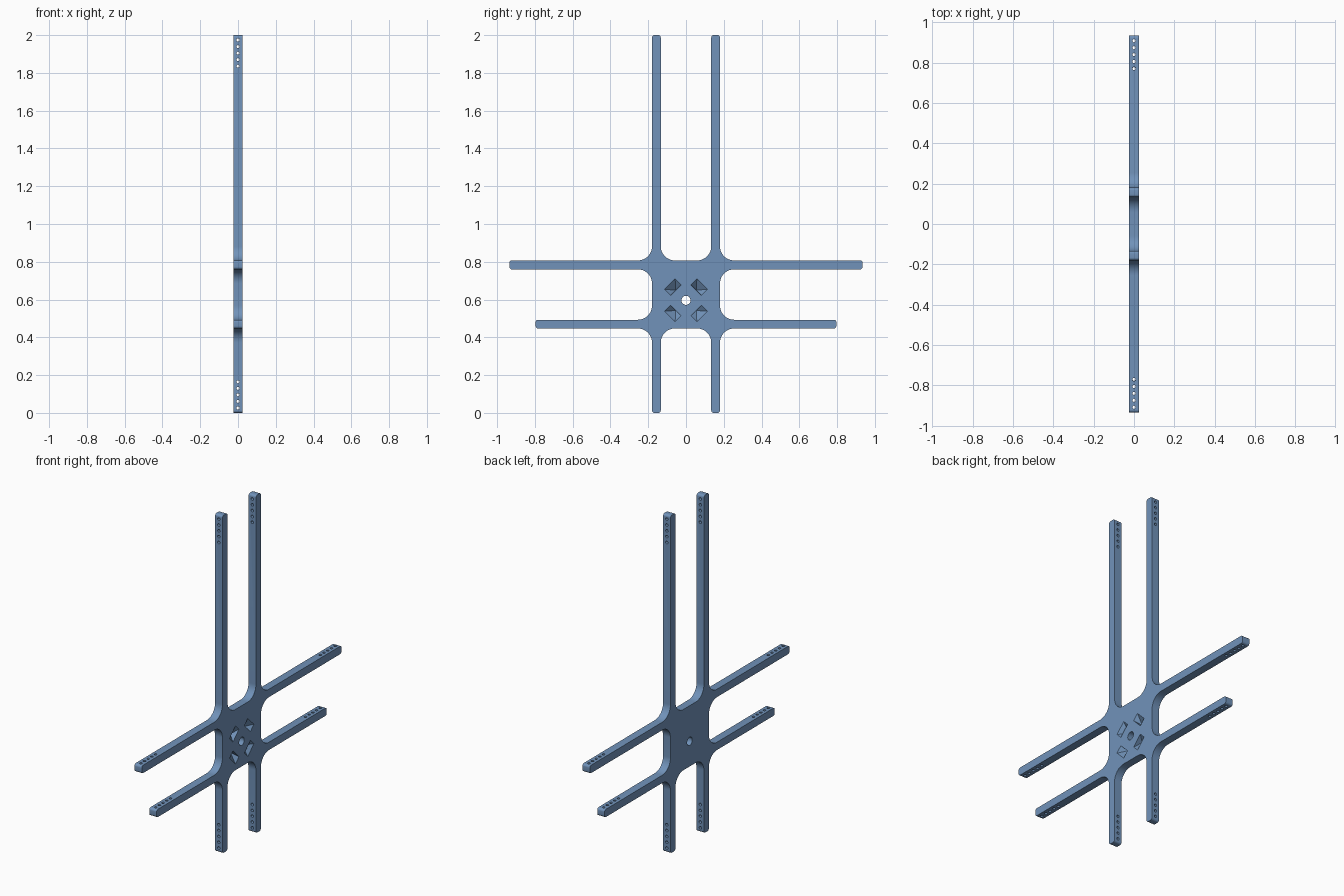
import bpy, bmesh, math
from mathutils import Vector, Matrix

if "Cube" in bpy.data.objects:
    bpy.data.objects.remove(bpy.data.objects["Cube"])

HALF_T = 0.024           # half thickness along x
FILLET, TIP = 0.075, 0.013
HUB_Z = 0.596

blue = bpy.data.materials.new("steel_blue")
blue.diffuse_color = (0.165, 0.29, 0.49, 1)
blue.use_nodes = True
blue.node_tree.nodes["Principled BSDF"].inputs["Base Color"].default_value = blue.diffuse_color


def rounded(corners, closed_loop=None):
    """Replace each (y, z, radius) corner by an arc."""
    pts, n = [], len(corners)
    for i, (y, z, r) in enumerate(corners):
        p = Vector((y, z))
        a = (Vector(corners[i - 1][:2]) - p).normalized()
        b = (Vector(corners[(i + 1) % n][:2]) - p).normalized()
        c = p + (a + b) * r
        steps = 14 if r > 0.05 else 6
        for k in range(steps + 1):
            t = k / steps * math.pi / 2
            pts.append(c - b * r * math.cos(t) - a * r * math.sin(t))
    return pts


def make_object(name, bm):
    bmesh.ops.recalc_face_normals(bm, faces=bm.faces)
    mesh = bpy.data.meshes.new(name)
    bm.to_mesh(mesh)
    bm.free()
    ob = bpy.data.objects.new(name, mesh)
    bpy.context.collection.objects.link(ob)
    mesh.materials.append(blue)
    return ob


# Hub plate with eight arms: right half of the outline, then mirrored
IN, OUT = 0.1335, 0.18
half = [(IN, 0.447, FILLET), (IN, 0, TIP), (OUT, 0, TIP), (OUT, 0.447, FILLET),
        (0.796, 0.447, TIP), (0.796, 0.493, TIP), (OUT, 0.493, FILLET),
        (OUT, 0.76, FILLET), (0.935, 0.76, TIP), (0.935, 0.807, TIP),
        (OUT, 0.807, FILLET), (OUT, 2, TIP), (IN, 2, TIP), (IN, 0.807, FILLET)]
outline = half + [(-y, z, r) for y, z, r in reversed(half)]
bm = bmesh.new()
face = bm.faces.new([bm.verts.new((-HALF_T, p.x, p.y)) for p in rounded(outline)])
ext = bmesh.ops.extrude_face_region(bm, geom=[face])
bmesh.ops.translate(bm, vec=(2 * HALF_T, 0, 0),
                    verts=[v for v in ext["geom"] if isinstance(v, bmesh.types.BMVert)])
frame = make_object("frame", bm)

# Cutter: round holes
cut = bmesh.new()


def drill(center, axis, radius, depth, segments):
    rot = Vector((0, 0, 1)).rotation_difference(Vector(axis)).to_matrix().to_4x4()
    bmesh.ops.create_cone(cut, cap_ends=True, segments=segments, radius1=radius,
                          radius2=radius, depth=depth,
                          matrix=Matrix.Translation(center) @ rot)


drill((0, 0, HUB_Z), (1, 0, 0), 0.024, 0.1, 32)
for side in (-1, 1):
    for k in range(5):
        d = 0.026 + 0.0345 * k
        for z in (d, 2 - d):                                # upright arms
            drill((0, side * 0.157, z), (0, 1, 0), 0.008, 0.08, 16)
        for reach, z in ((0.935, 0.7835), (0.796, 0.47)):   # level arms
            drill((0, side * (reach - d), z), (0, 0, 1), 0.008, 0.08, 16)

# Cutter: four wedge pockets around the hub, on the +x face only
EPS = 0.004
DEPTH = 0.036
for k in range(4):
    ang = math.radians(45 + 90 * k)
    rad = Vector((0, math.cos(ang), math.sin(ang)))
    tan = Vector((0, -math.sin(ang), math.cos(ang)))
    hub = Vector((HALF_T, 0, HUB_Z))
    rim = [hub + rad * r + tan * t for r, t in
           ((0.076, -0.0395), (0.121, -0.0395), (0.121, 0.0395), (0.076, 0.0395))]
    low = [cut.verts.new(p) for p in rim]
    top = [cut.verts.new(p + Vector((EPS, 0, 0))) for p in rim]
    apex = cut.verts.new(hub + rad * 0.0765 - Vector((DEPTH, 0, 0)))
    cut.faces.new(top)
    for i in range(4):
        j = (i + 1) % 4
        cut.faces.new((low[i], low[j], top[j], top[i]))
        cut.faces.new((low[i], low[j], apex))
cutter = make_object("hole_cutter", cut)
cutter.hide_render = True

# Apply the cut and finish shading
mod = frame.modifiers.new("holes", 'BOOLEAN')
mod.operation, mod.solver, mod.object = 'DIFFERENCE', 'EXACT', cutter
bpy.context.view_layer.objects.active = frame
frame.select_set(True)
cutter.select_set(False)
bpy.ops.object.modifier_apply(modifier=mod.name)
bpy.data.objects.remove(cutter)
bpy.ops.object.shade_smooth_by_angle(angle=math.radians(30))
